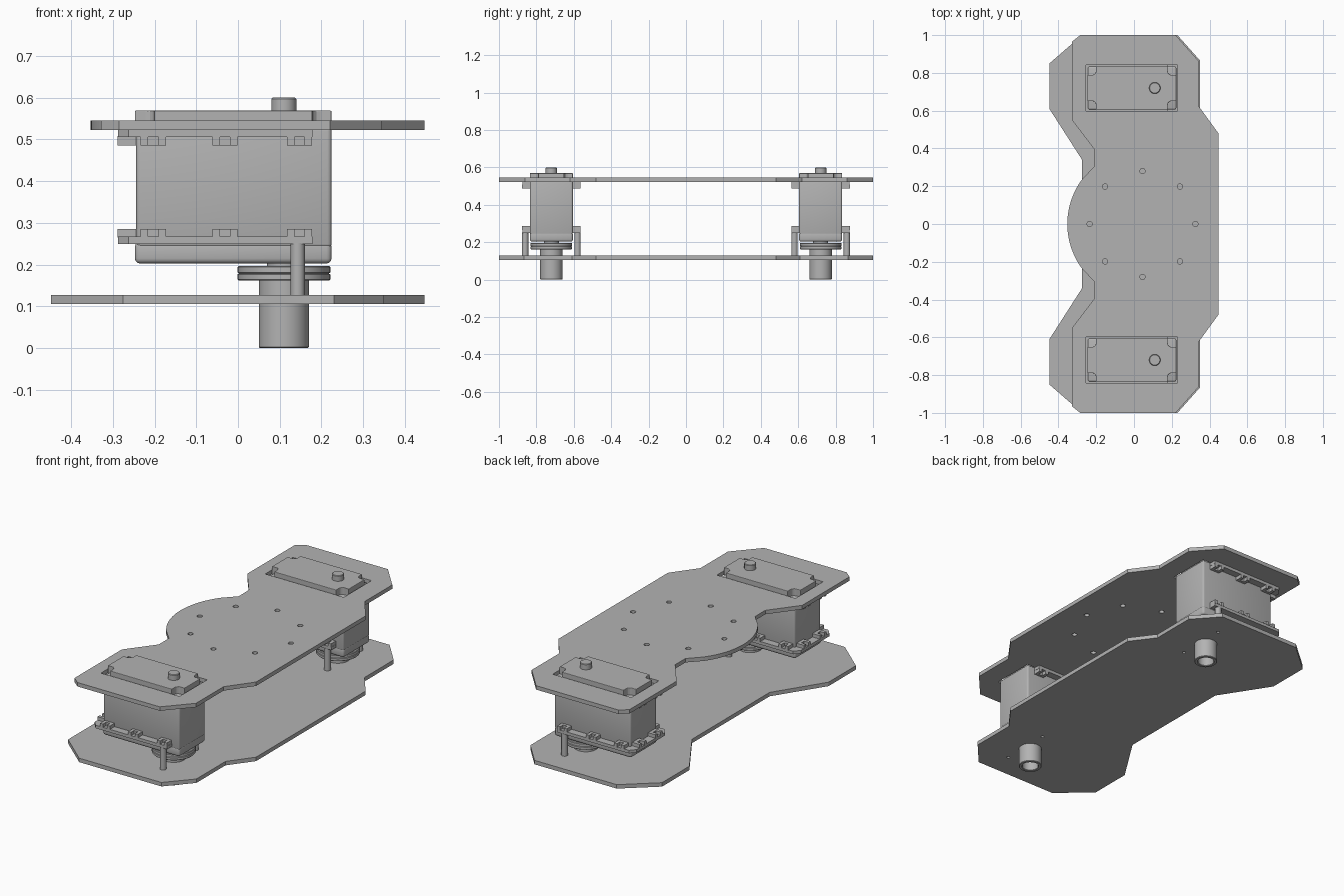
import bpy, bmesh, math
from math import cos, sin, pi, radians

old = bpy.data.objects.get("Cube")
if old:
    bpy.data.objects.remove(old, do_unlink=True)

grey = bpy.data.materials.new("plain grey")
grey.use_nodes = True
grey.diffuse_color = (0.45, 0.45, 0.45, 1)
grey.node_tree.nodes["Principled BSDF"].inputs["Base Color"].default_value = (0.45, 0.45, 0.45, 1)


def add(name, mesh, loc=(0, 0, 0), smooth=False):
    mesh.name = name
    mesh.materials.clear()
    mesh.materials.append(grey)
    ob = bpy.data.objects.new(name, mesh)
    ob.location = loc
    bpy.context.collection.objects.link(ob)
    if smooth:
        mesh.shade_smooth()
        mesh.set_sharp_from_angle(angle=radians(35))
    return ob


def circle(cx, cy, r, n=24):
    return [(cx + r * cos(2 * pi * i / n), cy + r * sin(2 * pi * i / n)) for i in range(n)]


def rect(x0, x1, y0, y1):
    return [(x0, y0), (x1, y0), (x1, y1), (x0, y1)]


def slab(name, loops, z0, z1, loc=(0, 0, 0), bevel=0.0):
    """Flat sheet from an outline and hole loops, extruded from z0 to z1."""
    cu = bpy.data.curves.new(name, "CURVE")
    cu.dimensions = "2D"
    cu.fill_mode = "BOTH"
    cu.extrude = (z1 - z0) / 2
    for pts in loops:
        sp = cu.splines.new("POLY")
        sp.points.add(len(pts) - 1)
        for p, (x, y) in zip(sp.points, pts):
            p.co = (x, y, 0, 1)
        sp.use_cyclic_u = True
        sp.use_smooth = False
    tmp = bpy.data.objects.new(name + " helper", cu)
    bpy.context.collection.objects.link(tmp)
    dg = bpy.context.evaluated_depsgraph_get()
    mesh = bpy.data.meshes.new_from_object(tmp.evaluated_get(dg))
    bpy.data.objects.remove(tmp, do_unlink=True)
    bm = bmesh.new()
    bm.from_mesh(mesh)
    bmesh.ops.remove_doubles(bm, verts=bm.verts, dist=1e-5)
    bmesh.ops.recalc_face_normals(bm, faces=bm.faces)
    bmesh.ops.translate(bm, vec=(0, 0, (z0 + z1) / 2), verts=bm.verts)
    for f in bm.faces:
        f.smooth = False
    bm.to_mesh(mesh)
    bm.free()
    ob = add(name, mesh, loc)
    if bevel:
        mod = ob.modifiers.new("edge", "BEVEL")
        mod.width = bevel
        mod.segments = 2
        mod.limit_method = "ANGLE"
    return ob


def boxes(name, specs, loc, bevel=0.0):
    """One mesh made of several boxes (x0, x1, y0, y1, z0, z1)."""
    bm = bmesh.new()
    for x0, x1, y0, y1, z0, z1 in specs:
        vs = bmesh.ops.create_cube(bm, size=1)["verts"]
        bmesh.ops.scale(bm, vec=(x1 - x0, y1 - y0, z1 - z0), verts=vs)
        bmesh.ops.translate(bm, vec=((x0 + x1) / 2, (y0 + y1) / 2, (z0 + z1) / 2), verts=vs)
    if bevel:
        bmesh.ops.bevel(bm, geom=bm.edges[:], offset=bevel, segments=3, profile=0.5, affect="EDGES")
    mesh = bpy.data.meshes.new(name)
    bm.to_mesh(mesh)
    bm.free()
    return add(name, mesh, loc, smooth=bevel > 0)


def lathe(name, profile, loc, n=48):
    """Spin a list of (radius, z) points about the vertical axis."""
    bm = bmesh.new()
    vs = [bm.verts.new((r, 0, z)) for r, z in profile]
    es = [bm.edges.new(p) for p in zip(vs, vs[1:])]
    bmesh.ops.spin(bm, geom=vs + es, cent=(0, 0, 0), axis=(0, 0, 1), angle=2 * pi, steps=n)
    bmesh.ops.remove_doubles(bm, verts=bm.verts, dist=1e-5)
    bmesh.ops.recalc_face_normals(bm, faces=bm.faces)
    mesh = bpy.data.meshes.new(name)
    bm.to_mesh(mesh)
    bm.free()
    return add(name, mesh, loc, smooth=True)


def mirrored(half):
    """Close an outline by mirroring its +y half."""
    return half + [(x, -y) for x, y in reversed(half) if abs(y) > 1e-4]


# Main dimensions
MOTOR_Y, SHAFT_X, POST_X, POST_Y = 0.72, 0.11, 0.143, 0.14
X0, X1, HW = -0.247, 0.224, 0.115
DISC_X, DISC_R = 0.045, 0.398

# Upper plate with round bulge, ring of holes and motor windows
start = math.atan2(0.24, -0.32)
arc = [(DISC_X + DISC_R * cos(start + (pi - start) * i / 12),
        DISC_R * sin(start + (pi - start) * i / 12)) for i in range(13)]
upper = [(0.447, 0.48), (0.345, 0.62), (0.345, 0.86), (0.22, 1), (-0.285, 1),
         (-0.328, 0.965), (-0.328, 0.55), (-0.21, 0.395), (-0.21, 0.305)] + arc
holes = [circle(DISC_X + 0.28 * cos(i * pi / 4), 0.28 * sin(i * pi / 4), 0.014, 16) for i in range(8)]
windows = [rect(X0 - 0.006, X1 + 0.006, s * MOTOR_Y - HW - 0.006, s * MOTOR_Y + HW + 0.006) for s in (-1, 1)]
slab("upper_plate", [mirrored(upper)] + holes + windows, 0.523, 0.545)

# Lower plate with post holes and shaft holes
lower = [(0.447, 0.48), (0.35, 0.61), (0.35, 0.865), (0.23, 1), (-0.275, 1),
         (-0.448, 0.85), (-0.448, 0.61), (-0.275, 0.34)]
holes = [circle(POST_X, s * MOTOR_Y + t * POST_Y, 0.009, 12) for s in (-1, 1) for t in (-1, 1)]
holes += [circle(SHAFT_X, s * MOTOR_Y, 0.058, 48) for s in (-1, 1)]
slab("lower_plate", [mirrored(lower)] + holes, 0.106, 0.128)


def clip(horizontal, along, side, z0, z1):
    """U-shaped screw clip: two prongs and a bridge."""
    parts = [(along - 0.03, along - 0.012, 0.11, 0.157), (along + 0.012, along + 0.03, 0.11, 0.157),
             (along - 0.013, along + 0.013, 0.11, 0.13)]
    out = []
    for a0, a1, d0, d1 in parts:
        if horizontal:
            lo, hi = sorted((side * d0, side * d1))
            out.append((a0, a1, lo, hi, z0, z1))
        else:
            out.append((X0 - d1 + 0.115, X0 - d0 + 0.115, a0, a1, z0, z1))
    return out


def motor(tag, y):
    at = (0, y, 0)
    # Case
    boxes(tag + "_motor_case", [(X0 + 0.003, X1, -HW, HW, 0.24, 0.53)], at, 0.01)
    boxes(tag + "_motor_bottom_cap", [(X0, X1, -HW, HW, 0.203, 0.255)], at, 0.012)
    # Lid with a rounded notch in each corner
    n, r = 0.046, 0.02
    corner = [(X1, HW - n)]
    corner += [(X1 - n + r - r * sin(a), HW - n + r - r * cos(a)) for a in (0, pi / 6, pi / 3, pi / 2)]
    corner += [(X1 - n, HW)]
    mid = (X0 + X1) / 2
    half = corner + [(2 * mid - x, v) for x, v in reversed(corner)]
    slab(tag + "_motor_lid", [mirrored(half)], 0.522, 0.569, at, 0.008)
    # Mounting flanges and clips
    rim = [(0.178, 0.155), (-0.262, 0.155), (-0.288, 0.125)]
    for level, z0, z1, c0, c1 in (("lower", 0.25, 0.267, 0.265, 0.286), ("upper", 0.506, 0.523, 0.486, 0.508)):
        slab(f"{tag}_{level}_flange", [mirrored(rim)], z0, z1, at)
        specs = []
        for x in (-0.203, -0.031, 0.147):
            for side in (-1, 1):
                specs += clip(True, x, side, c0, c1)
        for v in (-0.07, 0.07):
            specs += clip(False, v, -1, c0, c1)
        boxes(f"{tag}_{level}_clips", specs, at)
    # Output discs, hollow shaft and top pin
    hub = (SHAFT_X, y, 0)
    lathe(tag + "_drive_shaft", [(0, 0.1), (0.042, 0.1), (0.042, 0.003), (0.045, 0), (0.057, 0),
                                 (0.06, 0.003), (0.06, 0.165), (0, 0.165)], hub)
    lathe(tag + "_output_discs", [(0, 0.162), (0.108, 0.162), (0.111, 0.165), (0.111, 0.177), (0.107, 0.179),
                                  (0.111, 0.181), (0.111, 0.194), (0.108, 0.197), (0.04, 0.197),
                                  (0.04, 0.206), (0, 0.206)], hub)
    lathe(tag + "_top_pin", [(0, 0.56), (0.03, 0.56), (0.03, 0.597), (0.027, 0.6), (0, 0.6)], hub, 32)
    # Support posts
    for side, t in (("outer", 1), ("inner", -1)):
        s = t if y > 0 else -t
        lathe(f"{tag}_{side}_post", [(0, 0.128), (0.017, 0.128), (0.017, 0.252), (0, 0.252)],
              (POST_X, y + s * POST_Y, 0), 24)


motor("front", -MOTOR_Y)
motor("back", MOTOR_Y)
